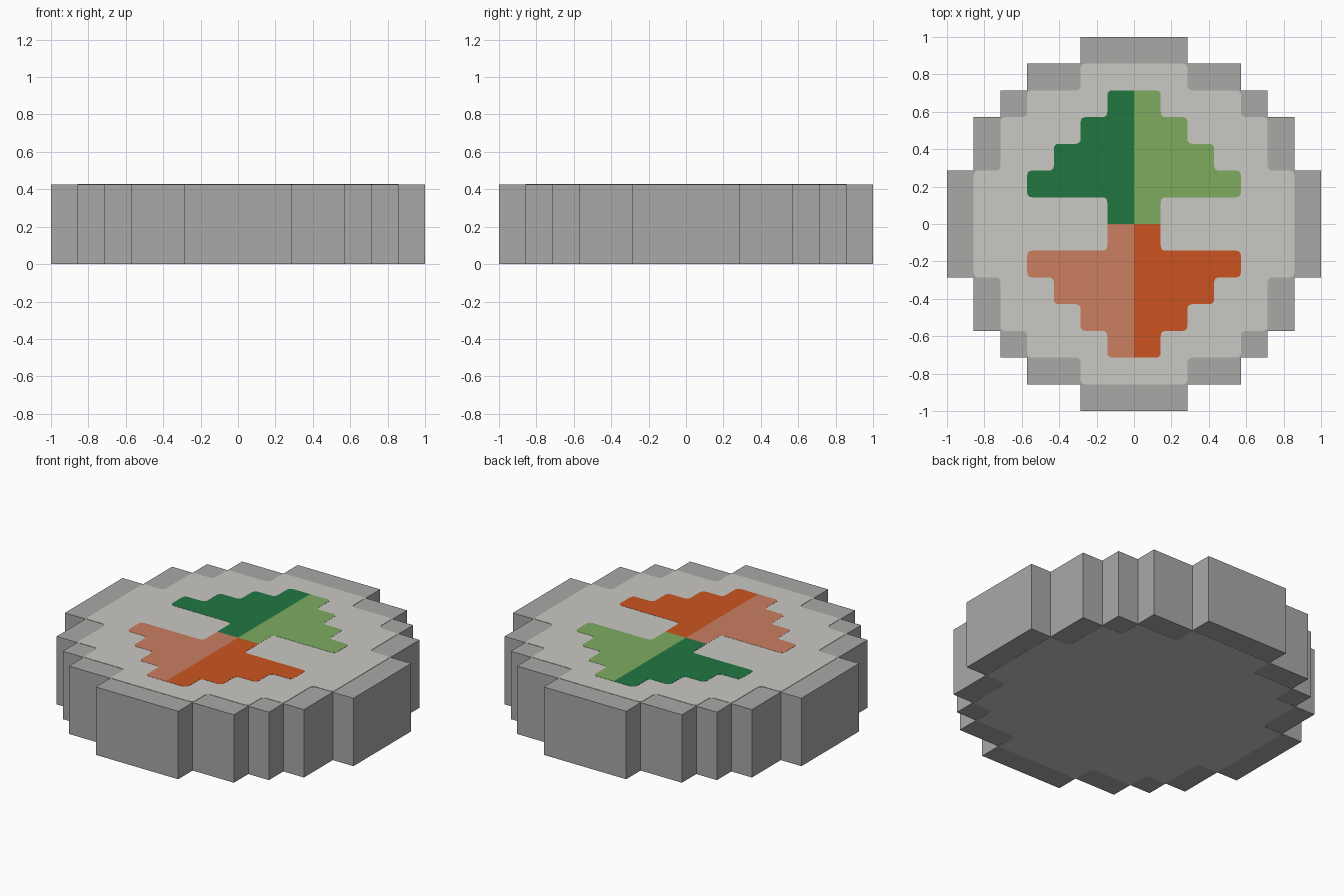
import bpy, bmesh
from mathutils import Vector

if "Cube" in bpy.data.objects:
    bpy.data.objects.remove(bpy.data.objects["Cube"])

U = 1 / 7          # one pixel step
H = 3 * U          # disc height
T = 0.002          # painted plate thickness
R = 0.028          # corner rounding of the painted shapes


def material(name, rgb):
    lin = [((c / 255 + 0.055) / 1.055) ** 2.4 for c in rgb]
    m = bpy.data.materials.new(name)
    m.diffuse_color = (*lin, 1)
    m.use_nodes = True
    m.node_tree.nodes["Principled BSDF"].inputs["Base Color"].default_value = m.diffuse_color
    return m


def mirrored(q):
    """Full closed outline from its first-quadrant corners."""
    return (q + [(-x, y) for x, y in reversed(q)]
            + [(-x, -y) for x, y in q] + [(x, -y) for x, y in reversed(q)])


def rounded(pts, n=4):
    """Round every corner not lying on a centre line."""
    out = []
    for i, p in enumerate(pts):
        b = Vector(p)
        if 0 in p:
            out.append(b)
            continue
        a = b + (Vector(pts[i - 1]) - b).normalized() * R / U
        c = b + (Vector(pts[(i + 1) % len(pts)]) - b).normalized() * R / U
        for k in range(n + 1):
            t = k / n
            out.append(a * (1 - t) ** 2 + b * 2 * t * (1 - t) + c * t ** 2)
    return out


def prism(name, pts, z0, z1, mat):
    bm = bmesh.new()
    face = bm.faces.new([bm.verts.new((x * U, y * U, z0)) for x, y in pts])
    top = bmesh.ops.extrude_face_region(bm, geom=[face])["geom"]
    bmesh.ops.translate(bm, vec=(0, 0, z1 - z0),
                        verts=[g for g in top if isinstance(g, bmesh.types.BMVert)])
    bmesh.ops.recalc_face_normals(bm, faces=bm.faces)
    mesh = bpy.data.meshes.new(name)
    bm.to_mesh(mesh)
    bm.free()
    mesh.materials.append(mat)
    bpy.context.collection.objects.link(bpy.data.objects.new(name, mesh))


grey = material("rim grey", (168, 170, 167))
pale = material("pale stone", (202, 200, 195))

# Stepped disc
disc = [(7, 2), (6, 2), (6, 4), (5, 4), (5, 5), (4, 5), (4, 6), (2, 6), (2, 7)]
prism("disc", mirrored(disc), T / 2, H - T, grey)

# Pale fields on top and bottom
field = rounded(mirrored([(6, 2), (5, 2), (5, 4), (4, 4), (4, 5), (2, 5), (2, 6)]))
prism("top_field", field, H - 2 * T, H, pale)
prism("bottom_field", field, 0, T, pale)

# Four coloured arrow halves
arrow = [(0, 0), (1, 0), (1, 1), (4, 1), (4, 2), (3, 2), (3, 3),
         (2, 3), (2, 4), (1, 4), (1, 5), (0, 5)]
for name, sx, sy, rgb in [("dark green", -1, 1, (33, 118, 65)),
                          ("light green", 1, 1, (125, 171, 95)),
                          ("salmon", -1, -1, (203, 126, 96)),
                          ("orange", 1, -1, (203, 84, 32))]:
    pts = rounded([(x * sx, y * sy) for x, y in arrow])
    prism(name.replace(" ", "_") + "_arrow_half", pts, H - T, H + T / 2,
          material(name, rgb))
